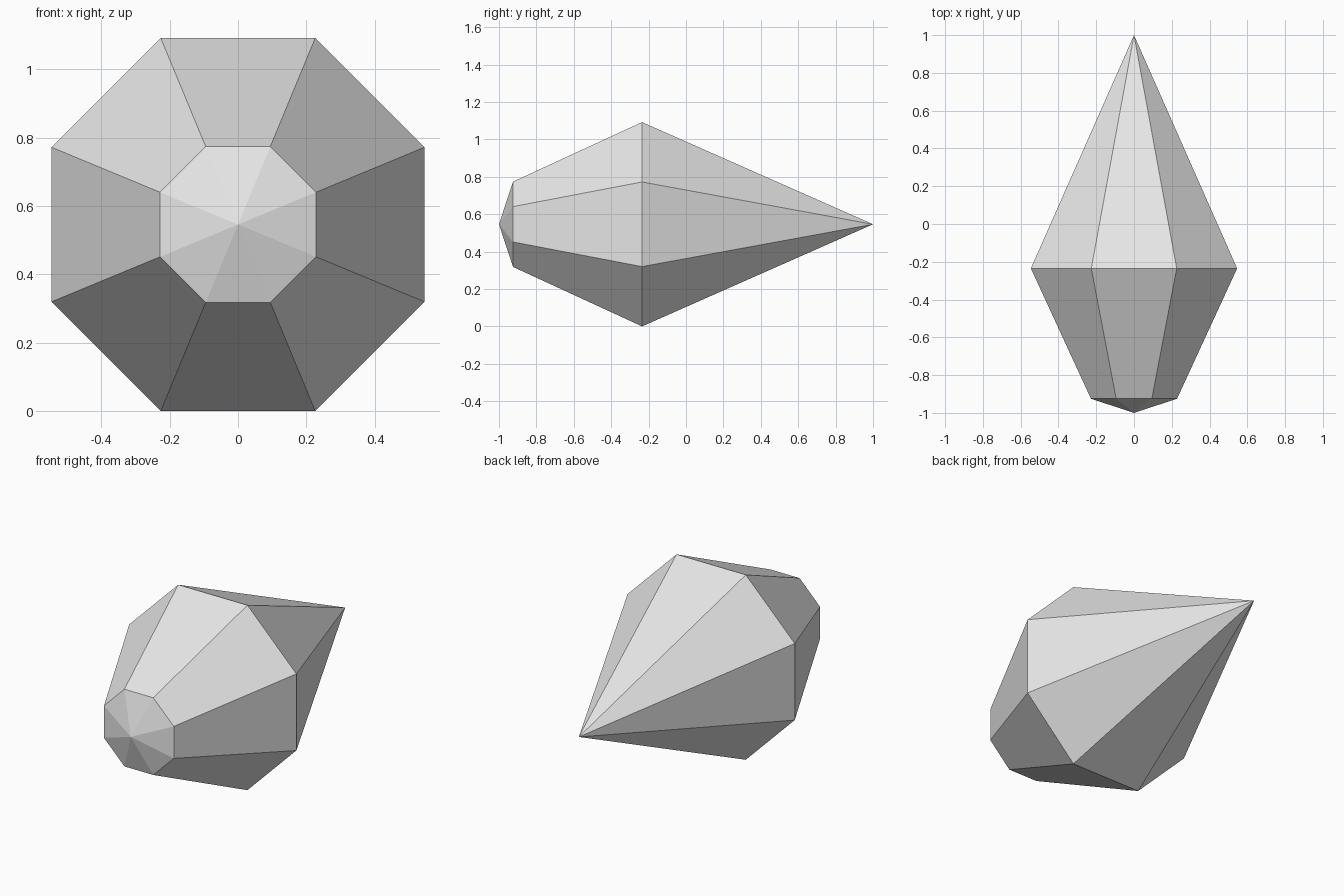
import bpy
import bmesh
from math import cos, sin, pi

default = bpy.data.objects.get("Cube")
if default:
    bpy.data.objects.remove(default, do_unlink=True)

SIDES = 8
CENTRE_Z = 0.546
ROUND = 1 / cos(pi / SIDES)  # flat-to-centre distance -> corner radius

grey = bpy.data.materials.new("light grey")
grey.use_nodes = True
colour = (0.8, 0.8, 0.8, 1)
grey.diffuse_color = colour
grey.node_tree.nodes["Principled BSDF"].inputs["Base Color"].default_value = colour

bm = bmesh.new()


def ring(y, apothem):
    """Octagon of vertices around the long axis, with a flat side on top."""
    r = apothem * ROUND
    angles = [(i + 0.5) * 2 * pi / SIDES for i in range(SIDES)]
    return [bm.verts.new((r * cos(a), y, CENTRE_Z + r * sin(a))) for a in angles]


# Blunt nose, widest girdle and long pointed tail
nose = bm.verts.new((0, -1, CENTRE_Z))
front = ring(-0.925, 0.228)
girdle = ring(-0.235, 0.546)
tail = bm.verts.new((0, 1, CENTRE_Z))

for i in range(SIDES):
    j = (i + 1) % SIDES
    bm.faces.new((nose, front[i], front[j]))
    bm.faces.new((front[i], girdle[i], girdle[j], front[j]))
    bm.faces.new((girdle[i], tail, girdle[j]))

bmesh.ops.recalc_face_normals(bm, faces=bm.faces[:])
mesh = bpy.data.meshes.new("faceted_crystal")
bm.to_mesh(mesh)
bm.free()
mesh.materials.append(grey)
crystal = bpy.data.objects.new("faceted_crystal", mesh)
bpy.context.scene.collection.objects.link(crystal)
